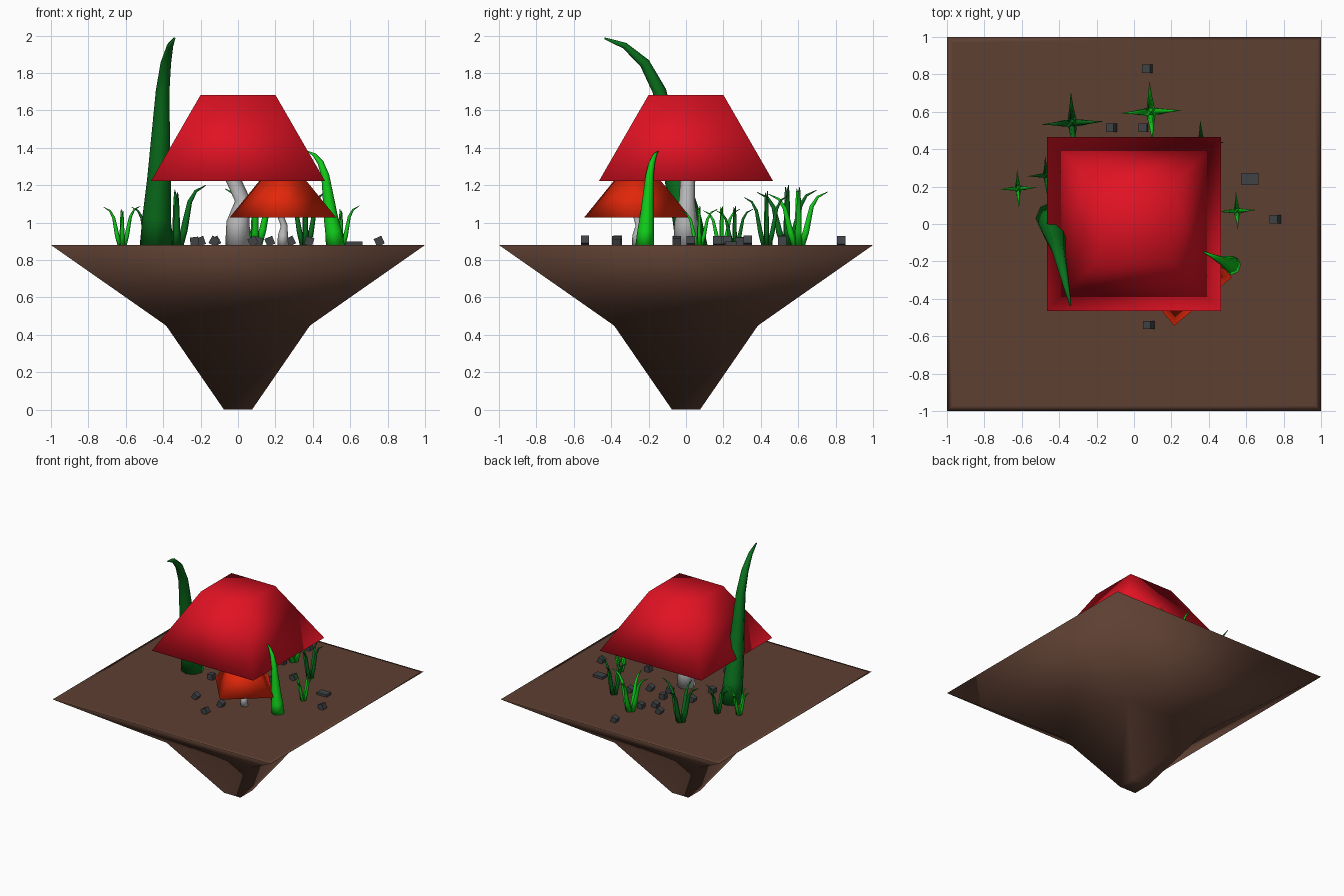
import bpy, bmesh, math, random
from mathutils import Vector, Matrix

if "Cube" in bpy.data.objects:
    bpy.data.objects.remove(bpy.data.objects["Cube"])

random.seed(4)
GROUND = 0.88


def material(name, rgb):
    m = bpy.data.materials.new(name)
    m.diffuse_color = (*rgb, 1)
    m.use_nodes = True
    m.node_tree.nodes["Principled BSDF"].inputs["Base Color"].default_value = m.diffuse_color
    return m


SOIL = material("soil", (0.11, 0.05, 0.032))
RED = material("cap_red", (0.75, 0.006, 0.017))
ORANGE = material("cap_orange_red", (0.75, 0.02, 0.003))
STEM = material("stem_grey", (0.5, 0.5, 0.5))
DARK = material("dark_green", (0.003, 0.16, 0.012))
BRIGHT = material("bright_green", (0.005, 0.6, 0.01))
STONE = material("stone_grey", (0.05, 0.055, 0.06))


def finish(name, bm, mat, smooth=True):
    bmesh.ops.recalc_face_normals(bm, faces=bm.faces)
    for f in bm.faces:
        f.smooth = smooth
    me = bpy.data.meshes.new(name)
    bm.to_mesh(me)
    bm.free()
    me.materials.append(mat)
    ob = bpy.data.objects.new(name, me)
    bpy.context.collection.objects.link(ob)
    return ob


def loft(bm, rings):
    """Bridge successive rings of points and cap both ends."""
    loops = [[bm.verts.new(p) for p in r] for r in rings]
    n = len(loops[0])
    for a, b in zip(loops, loops[1:]):
        for i in range(n):
            j = (i + 1) % n
            bm.faces.new((a[i], a[j], b[j], b[i]))
    bm.faces.new(loops[0][::-1])
    bm.faces.new(loops[-1])


def square(half, z):
    return [Vector((sx * half, sy * half, z)) for sx, sy in ((-1, -1), (1, -1), (1, 1), (-1, 1))]


def tube(bm, pts, radii, sides=8):
    """Tapered tube; the first ring lies flat on the ground."""
    pts = [Vector(p) for p in pts]
    rings = []
    for i, (p, r) in enumerate(zip(pts, radii)):
        d = pts[min(i + 1, len(pts) - 1)] - pts[max(i - 1, 0)]
        if i == 0:
            d = Vector((0, 0, 1))
        q = Vector((0, 0, 1)).rotation_difference(d.normalized())
        rings.append([p + q @ Vector((r * math.cos(a), r * math.sin(a), 0))
                      for a in (2 * math.pi * k / sides for k in range(sides))])
    loft(bm, rings)


# Floating island: inverted stepped pyramid with a narrow rim loop
bm = bmesh.new()
loft(bm, [square(h, z) for h, z in ((0.075, 0), (0.385, 0.45), (1, GROUND), (0.97, GROUND))])
finish("island", bm, SOIL)


# Mushrooms: the small one is a scaled, turned copy
def mushroom(name, x, y, scale, turn, cap_mat):
    m = Matrix.LocRotScale(Vector((x, y, GROUND)), Matrix.Rotation(turn, 3, 'Z').to_quaternion(),
                           Vector((scale,) * 3))
    bm = bmesh.new()
    loft(bm, [square(0.465, 0.343), square(0.2, 0.803)])
    finish(name + "_cap", bm, cap_mat).matrix_world = m
    bm = bmesh.new()
    tube(bm, [(0, 0, 0), (0, 0, 0.12), (0.025, 0.005, 0.24), (-0.03, 0.01, 0.36), (-0.03, 0, 0.5)],
         [0.068, 0.062, 0.042, 0.04, 0.04])
    finish(name + "_stem", bm, STEM).matrix_world = m


mushroom("large_mushroom", 0, 0, 1, 0, RED)
mushroom("small_mushroom", 0.24, -0.26, 0.433, math.radians(40), ORANGE)


# Curved horn-like leaves
LEAF = [(0, 0, 1), (0.06, 0.14, 0.9), (0.17, 0.31, 0.75), (0.28, 0.56, 0.56), (0.37, 0.745, 0.43),
        (0.54, 0.88, 0.33), (0.77, 0.965, 0.2), (1, 1, 0.06)]


def leaf(name, base, reach, height, radius, mat):
    bm = bmesh.new()
    tube(bm, [(base[0] + reach[0] * t, base[1] + reach[1] * t, GROUND + height * h) for t, h, _ in LEAF],
         [radius * r for _, _, r in LEAF])
    finish(name, bm, mat)


leaf("large_leaf", (-0.44, 0.03), (0.1, -0.465), 1.105, 0.085, DARK)
leaf("small_leaf", (0.52, -0.22), (-0.145, 0.07), 0.5, 0.05, BRIGHT)

# Grass tufts: four blades bending outward
BLADE = [(0.12, 0, 0.13), (0.26, 0.25, 0.12), (0.36, 0.5, 0.1), (0.45, 0.72, 0.08),
         (0.65, 0.9, 0.05), (1, 1, 0.01)]


def tuft(name, x, y, reach, height, mat):
    bm = bmesh.new()
    for k in range(4):
        a = k * math.pi / 2 + 0.05
        h = height * (1, 0.92, 0.97, 0.88)[k]
        tube(bm, [(x + reach * t * math.cos(a), y + reach * t * math.sin(a), GROUND + h * z)
                  for t, z, _ in BLADE], [reach * r for _, _, r in BLADE], 6)
    finish(name, bm, mat)


for i, (x, y, r, h, mat) in enumerate([
        (-0.33, 0.54, 0.16, 0.32, DARK), (0.09, 0.60, 0.16, 0.31, BRIGHT),
        (-0.62, 0.19, 0.1, 0.21, BRIGHT), (0.55, 0.07, 0.1, 0.21, BRIGHT),
        (-0.47, 0.26, 0.1, 0.21, DARK), (0.36, 0.43, 0.12, 0.29, DARK)]):
    tuft(f"grass_tuft_{i + 1}", x, y, r, h, mat)

# Scattered angular stones
for i, (x, y) in enumerate([(0.07, 0.83), (-0.12, 0.515), (0.05, 0.515), (0.62, 0.24), (0.755, 0.025),
                            (0.08, -0.54), (-0.233, -0.015), (-0.127, -0.366), (0.107, -0.372),
                            (0.38, -0.05), (-0.03, 0.44), (0.01, 0.285), (0.03, 0.167),
                            (0.17, 0.22), (0.28, 0.33), (-0.2, 0.2)]):
    bm = bmesh.new()
    bmesh.ops.create_cube(bm, size=0.045)
    if i == 3:
        bmesh.ops.scale(bm, vec=(2, 1.4, 0.7), verts=bm.verts)
    tilt = 0 if i == 3 else random.uniform(-0.6, 0.6)
    bmesh.ops.rotate(bm, matrix=Matrix.Rotation(tilt, 3, 'Y'), verts=bm.verts)
    ob = finish(f"stone_{i + 1}", bm, STONE, False)
    ob.location = (x, y, GROUND + (0.004 if i == 3 else 0.02))
